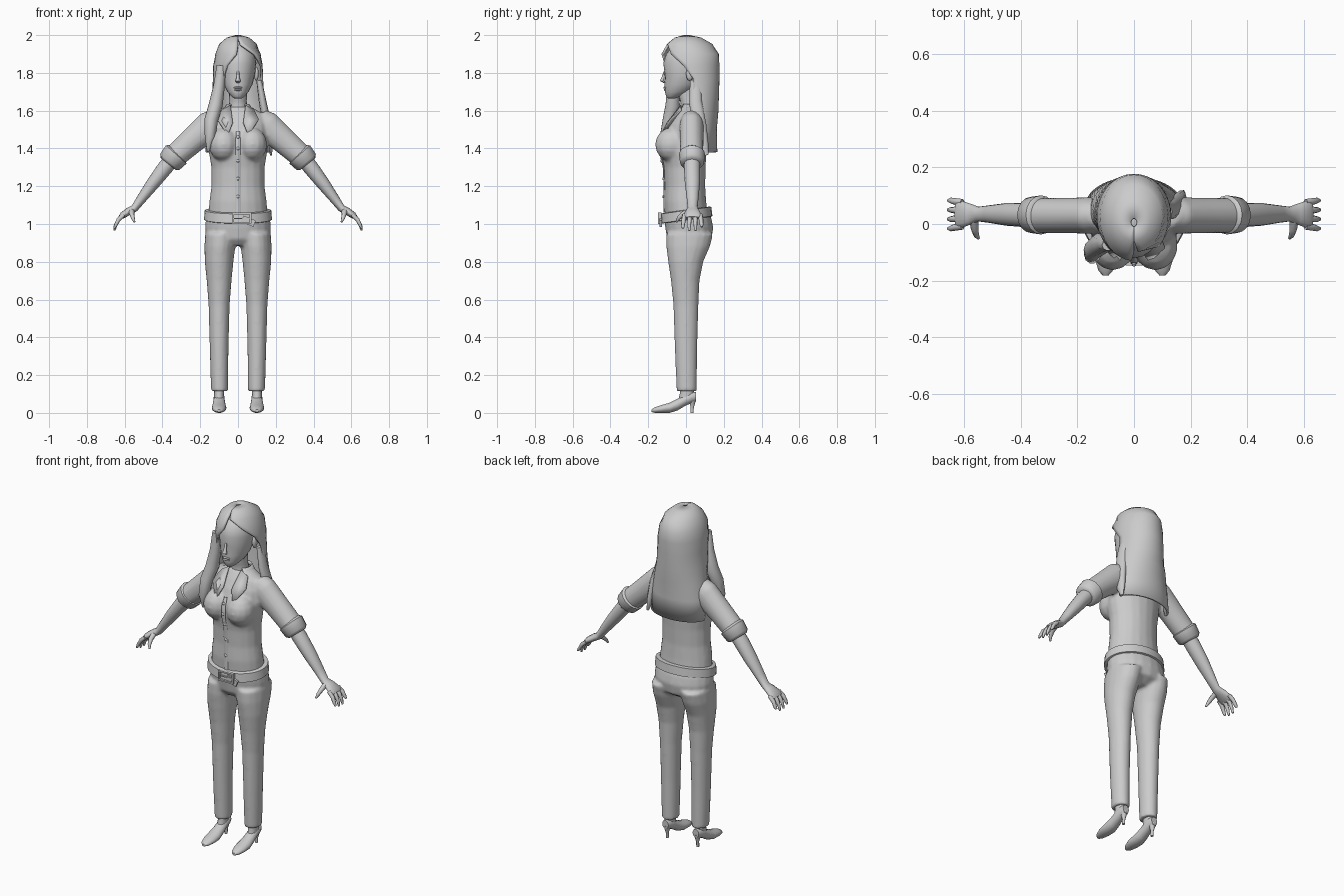
import bpy, bmesh, math
from mathutils import Vector, Matrix

X, Y, Z = Vector((1, 0, 0)), Vector((0, 1, 0)), Vector((0, 0, 1))


def tube(bm, pts, ref=Y, n=16, flat=None, s=1):
    """Closed loft of ellipses (x, y, z, r_across, r_along_ref); s=-1 mirrors it."""
    c = [Vector(p[:3]) for p in pts]
    rings = []
    for i, p in enumerate(pts):
        t = flat or (c[min(i + 1, len(c) - 1)] - c[max(i - 1, 0)]).normalized()
        v = (ref - t * ref.dot(t)).normalized()
        u = t.cross(v)
        ring = []
        for k in range(n):
            a = 2 * math.pi * k / n
            q = c[i] + u * p[3] * math.cos(a) + v * p[4] * math.sin(a)
            ring.append(bm.verts.new((q.x * s, q.y, q.z)))
        rings.append(ring)
    for a, b in zip(rings, rings[1:]):
        for k in range(n):
            bm.faces.new((a[k], a[(k + 1) % n], b[(k + 1) % n], b[k]))
    bm.faces.new(rings[0])
    bm.faces.new(rings[-1])


def stack(bm, rows, n=20, s=1):
    """Horizontal loft from rows (z, centre x, half width, front y, back y)."""
    tube(bm, [(x, (f + b) / 2, z, w, (b - f) / 2) for z, x, w, f, b in rows], Y, n, Z, s)


def ball(bm, loc, size, seg=14):
    m = Matrix.Translation(loc) @ Matrix.Diagonal((*size, 1))
    bmesh.ops.create_uvsphere(bm, u_segments=seg, v_segments=seg // 2 + 1, radius=1, matrix=m)


def box(bm, loc, size, tilt=0):
    m = Matrix.Translation(loc) @ Matrix.Rotation(tilt, 4, 'Y') @ Matrix.Diagonal((*size, 1))
    bmesh.ops.create_cube(bm, size=1, matrix=m)


def arcs(bm, rows, n=28):
    """Open shell around the back, rows (z, rx, cy, ry, left and right opening in degrees)."""
    rings = []
    for z, rx, cy, ry, l, r in rows:
        ring = []
        for k in range(n + 1):
            a = -math.radians(l + (360 - r - l) * k / n)
            ring.append(bm.verts.new((rx * math.sin(a), cy - ry * math.cos(a), z)))
        rings.append(ring)
    for a, b in zip(rings, rings[1:]):
        for k in range(n):
            bm.faces.new((a[k], a[k + 1], b[k + 1], b[k]))


def make(name, bm, angle=50, remesh=0, thick=0):
    bmesh.ops.recalc_face_normals(bm, faces=bm.faces)
    me = bpy.data.meshes.new(name)
    bm.to_mesh(me)
    bm.free()
    ob = bpy.data.objects.new(name, me)
    bpy.context.collection.objects.link(ob)
    if remesh:
        m = ob.modifiers.new("fuse", 'REMESH')
        m.mode, m.voxel_size, m.use_smooth_shade = 'VOXEL', remesh, True
        m = ob.modifiers.new("relax", 'SMOOTH')
        m.factor, m.iterations = 0.5, 5
        return ob
    if thick:
        m = ob.modifiers.new("thickness", 'SOLIDIFY')
        m.thickness, m.offset = thick, -1
    bpy.ops.object.select_all(action='DESELECT')
    ob.select_set(True)
    bpy.context.view_layer.objects.active = ob
    bpy.ops.object.shade_smooth_by_angle(angle=math.radians(angle))
    return ob


# Trousers: pelvis and two legs fused together
bm = bmesh.new()
stack(bm, [(.885, 0, .10, -.07, .08), (.92, 0, .165, -.10, .135), (.98, 0, .175, -.11, .145),
           (1.03, 0, .17, -.115, .135), (1.07, 0, .16, -.115, .12)])
for s in (1, -1):
    stack(bm, [(.115, .098, .045, -.05, .057), (.35, .10, .05, -.06, .06), (.57, .10, .056, -.067, .066),
               (.70, .10, .066, -.08, .072), (.80, .10, .076, -.095, .092), (.88, .096, .082, -.105, .127),
               (.95, .09, .084, -.105, .145)], 18, s)
make("trousers", bm, remesh=.009)

# Shirt: torso, bust and upper sleeves fused together
bm = bmesh.new()
stack(bm, [(1.04, 0, .158, -.112, .115), (1.12, 0, .152, -.117, .107), (1.2, 0, .141, -.113, .102),
           (1.3, 0, .141, -.117, .104), (1.38, 0, .155, -.13, .108), (1.46, 0, .158, -.118, .112),
           (1.53, 0, .155, -.09, .112), (1.58, 0, .14, -.06, .097), (1.62, 0, .07, -.03, .082)])
for s in (1, -1):
    ball(bm, (s * .075, -.077, 1.42), (.08, .087, .09))
    tube(bm, [(.11, .03, 1.545, .07, .058), (.15, .03, 1.52, .08, .065), (.24, .03, 1.443, .07, .063),
              (.345, .03, 1.35, .062, .062)], s=s)
make("shirt", bm, remesh=.009)

# Rolled cuffs
bm = bmesh.new()
for s in (1, -1):
    tube(bm, [(.32, .032, 1.375, .06, .058), (.327, .032, 1.368, .073, .069),
              (.362, .032, 1.328, .066, .064), (.37, .032, 1.318, .05, .05)], s=s)
make("sleeve_cuffs", bm)

# Forearms and hands
bm = bmesh.new()
for s in (1, -1):
    tube(bm, [(.34, .032, 1.355, .04, .042), (.386, .032, 1.298, .041, .043), (.45, .034, 1.215, .035, .04),
              (.51, .035, 1.135, .026, .031), (.548, .035, 1.083, .02, .026), (.58, .035, 1.066, .02, .038),
              (.612, .034, 1.045, .017, .049), (.626, .034, 1.032, .01, .046)], s=s)
    for i in range(4):
        y, f = -.008 + .028 * i, (.012, 0, 0, .02)[i]
        tip = -.016 + .033 * i
        tube(bm, [(.605, y, 1.048, .011, .012), (.632, (y + tip) / 2, 1.024, .011, .012),
                  (.647, tip, .995, .009, .01), (.655, tip, .965 + f, .005, .006)], n=8, s=s)
    tube(bm, [(.565, .015, 1.07, .014, .016), (.562, -.018, 1.052, .013, .013),
              (.556, -.04, 1.03, .01, .01), (.548, -.05, 1.01, .005, .005)], X, 8, s=s)
make("forearms_and_hands", bm)

# Head, neck, nose, lips and ears
bm = bmesh.new()
stack(bm, [(1.664, 0, .018, -.095, -.06), (1.675, 0, .034, -.105, -.03), (1.70, 0, .056, -.112, .03),
           (1.74, 0, .077, -.113, .07), (1.79, 0, .09, -.112, .10), (1.85, 0, .097, -.12, .125),
           (1.90, 0, .092, -.105, .125), (1.94, 0, .07, -.07, .1), (1.965, 0, .03, -.03, .05)])
make("head", bm, 70)
bm = bmesh.new()
stack(bm, [(1.54, 0, .075, -.06, .08), (1.60, 0, .052, -.025, .075), (1.65, 0, .046, -.03, .06),
           (1.73, 0, .05, -.055, .06)], 16)
make("neck", bm, 70)
bm = bmesh.new()
tube(bm, [(0, -.113, 1.81, .006, .004), (0, -.122, 1.775, .009, .008), (0, -.127, 1.757, .015, .011),
          (0, -.113, 1.747, .008, .006)], n=8, flat=Z)
make("nose", bm, 60)
bm = bmesh.new()
ball(bm, (0, -.109, 1.722), (.025, .011, .006), 10)
ball(bm, (0, -.107, 1.71), (.02, .011, .006), 10)
make("lips", bm, 80)
bm = bmesh.new()
for s in (1, -1):
    ball(bm, (s * .097, .02, 1.795), (.013, .02, .038), 10)
make("ears", bm, 80)

# Long hair shell with side parting and swept fringe
bm = bmesh.new()
arcs(bm, [(2.0, .012, .005, .015, 0, 0), (1.987, .06, .01, .07, 0, 0), (1.953, .1, .02, .12, 0, 8),
          (1.9, .12, .022, .152, 4, 48), (1.84, .131, .025, .152, 26, 75), (1.77, .133, .03, .147, 38, 93),
          (1.68, .138, .035, .14, 50, 93), (1.6, .152, .045, .127, 72, 92), (1.5, .168, .05, .113, 86, 95),
          (1.38, .172, .063, .103, 92, 98)])
make("long_hair", bm, 60, thick=.012)

# Loose locks of hair in front of and beside the shoulders
bm = bmesh.new()
tube(bm, [(-.088, -.075, 1.84, .025, .02), (-.1, -.07, 1.73, .03, .03), (-.118, -.07, 1.63, .037, .04),
          (-.142, -.09, 1.55, .036, .035), (-.148, -.11, 1.46, .028, .03), (-.158, -.1, 1.385, .006, .008)], n=10)
tube(bm, [(.112, .05, 1.76, .015, .03), (.13, .05, 1.65, .02, .035), (.155, .07, 1.52, .024, .04),
          (.168, .09, 1.43, .018, .03), (.175, .11, 1.365, .005, .01)], n=10)
make("hair_locks", bm, 60)

# Collar: band behind the neck and two pointed flaps
bm = bmesh.new()
arcs(bm, [(1.635, .06, .03, .06, 40, 40), (1.585, .088, .03, .078, 45, 45)], 16)
for s in (1, -1):
    flap = [(.04, -.03, 1.63), (.085, -.03, 1.605), (.11, -.085, 1.555), (.055, -.135, 1.47), (.028, -.10, 1.54)]
    bm.faces.new([bm.verts.new((s * x, y, z)) for x, y, z in flap])
make("shirt_collar", bm, 40, thick=.008)

# Button strip and buttons
bm = bmesh.new()
tube(bm, [(0, -.115, 1.06, .013, .005), (0, -.113, 1.2, .013, .005), (0, -.118, 1.3, .013, .005),
          (0, -.137, 1.38, .013, .005), (0, -.138, 1.44, .013, .005), (0, -.115, 1.49, .01, .005)], n=8)
make("button_strip", bm, 40)
bm = bmesh.new()
for y, z in ((-.119, 1.145), (-.119, 1.24), (-.13, 1.335), (-.144, 1.40), (-.138, 1.46)):
    ball(bm, (0, y, z), (.009, .006, .009), 8)
make("buttons", bm)

# Belt, dipping towards the front
bm = bmesh.new()
stack(bm, [(1.02, 0, .172, -.128, .132), (1.023, 0, .18, -.136, .14),
           (1.072, 0, .176, -.132, .134), (1.075, 0, .165, -.122, .124)], 24)
for v in bm.verts:
    v.co.z += .14 * v.co.y
make("belt", bm, 40)

# Buckle frame, prong and belt tail
bm = bmesh.new()
for d in (-1, 1):
    box(bm, (.02, -.138, 1.03 + d * .026), (.1, .018, .009))
    box(bm, (.02 + d * .046, -.138, 1.03), (.009, .018, .055))
box(bm, (.02, -.141, 1.03), (.09, .008, .006))
make("belt_buckle", bm, 30)
bm = bmesh.new()
box(bm, (.055, -.133, 1.015), (.07, .012, .036), math.radians(22))
make("belt_tail", bm, 30)

# High-heeled shoes, ankles and heels
shoes, ankles = bmesh.new(), bmesh.new()
for s in (1, -1):
    sole = [(-.182, .004, .018, .01), (-.165, 0, .03, .025), (-.13, 0, .042, .036), (-.085, 0, .055, .039),
            (-.045, .012, .075, .034), (-.005, .036, .098, .03), (.03, .052, .112, .029), (.052, .06, .11, .02)]
    tube(shoes, [(.1, y, (a + b) / 2, w, (b - a) / 2) for y, a, b, w in sole], Z, 14, Y, s)
    stack(shoes, [(0, .1, .008, .023, .04), (.03, .1, .008, .024, .042), (.055, .1, .015, .018, .05),
                  (.075, .1, .024, .005, .055)], 10, s)
    stack(ankles, [(.07, .1, .026, -.04, .04), (.1, .1, .026, -.033, .042), (.15, .1, .03, -.03, .042)], 12, s)
make("high_heeled_shoes", shoes)
make("ankles", ankles)
